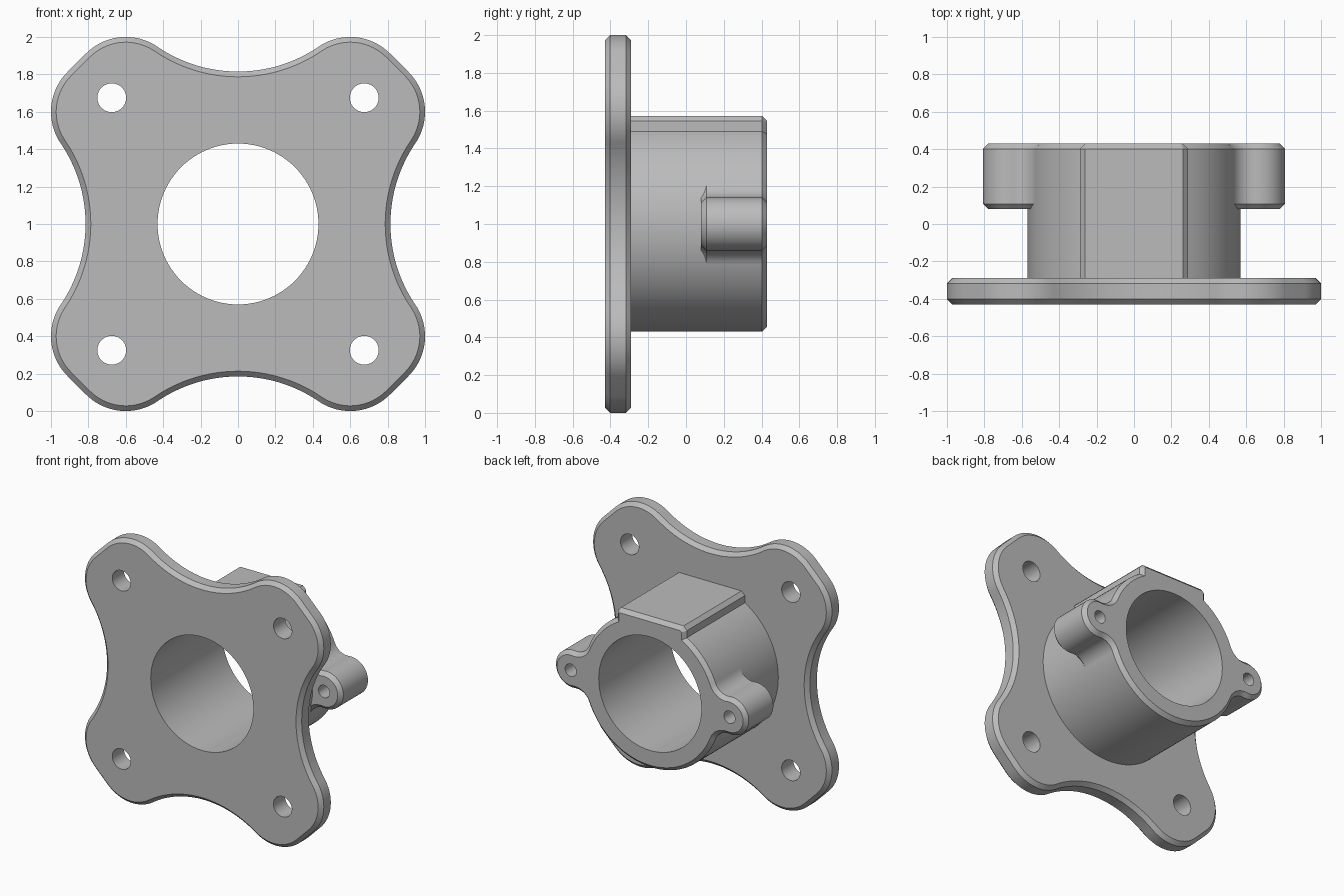
import bpy, bmesh
from math import sin, cos, acos, atan2, pi, radians, hypot

if "Cube" in bpy.data.objects:
    bpy.data.objects.remove(bpy.data.objects["Cube"], do_unlink=True)

grey = bpy.data.materials.new("plain grey")
grey.use_nodes = True
grey.diffuse_color = (0.5, 0.5, 0.5, 1)
grey.node_tree.nodes["Principled BSDF"].inputs["Base Color"].default_value = (0.5, 0.5, 0.5, 1)

FRONT, FLANGE_BACK, BACK = -0.43, -0.29, 0.43
BEVEL = 0.028
BORE, COLLAR = 0.43, 0.57
EAR_X, EAR_R, FILLET = 0.665, 0.142, 0.112


def arc(cx, cz, r, a0, a1, n):
    return [(cx + r * cos(a0 + (a1 - a0) * k / n),
             cz + r * sin(a0 + (a1 - a0) * k / n)) for k in range(n + 1)]


def loft(name, sections):
    """Skin (y, outline) sections and cap both ends."""
    bm = bmesh.new()
    loops = [[bm.verts.new((x, y, z + 1)) for x, z in pts] for y, pts in sections]
    n = len(loops[0])
    for a, b in zip(loops, loops[1:]):
        for i in range(n):
            j = (i + 1) % n
            bm.faces.new((a[i], a[j], b[j], b[i]))
    bm.faces.new(loops[0])
    bm.faces.new(loops[-1])
    bmesh.ops.recalc_face_normals(bm, faces=bm.faces)
    mesh = bpy.data.meshes.new(name)
    bm.to_mesh(mesh)
    bm.free()
    mesh.materials.append(grey)
    ob = bpy.data.objects.new(name, mesh)
    bpy.context.collection.objects.link(ob)
    return ob


def activate(ob):
    bpy.ops.object.select_all(action='DESELECT')
    ob.select_set(True)
    bpy.context.view_layer.objects.active = ob


def drill(ob, holes):
    """Cut round holes (x, z, radius, segments) right through along y."""
    for x, z, r, n in holes:
        cutter = loft("hole_cutter", [(y, arc(x, z, r, 0, 2 * pi, n)[:-1]) for y in (-1, 1)])
        cutter.hide_render = True
        mod = ob.modifiers.new("hole", 'BOOLEAN')
        mod.operation = 'DIFFERENCE'
        mod.solver = 'EXACT'
        mod.object = cutter
        activate(ob)
        bpy.ops.object.modifier_apply(modifier=mod.name)
        bpy.data.objects.remove(cutter, do_unlink=True)
    activate(ob)
    bpy.ops.object.shade_smooth_by_angle(angle=radians(30))


# Four-lobed flange: each lobe arc is tangent to the scooped side
def flange_outline(inset):
    lobe_x, lobe_z, r, waist = 0.6, 0.7, 0.3, 0.815
    d = waist - lobe_z
    scoop = (lobe_x ** 2 + d * d - r * r) / (2 * (r - d))
    phi = atan2(lobe_x, scoop + d)
    half = arc(0, waist + scoop, scoop + inset, -pi / 2, -pi / 2 + phi, 16)
    half += arc(lobe_x, lobe_z, r - inset, pi / 2 + phi, pi / 4, 20)[1:]
    quarter = half + [(z, x) for x, z in reversed(half)][:-1]
    pts = []
    for _ in range(4):
        pts += quarter
        quarter = [(z, -x) for x, z in quarter]
    return pts


# Round collar with a flat pad on top
def collar_outline(inset):
    w, top, cut = 0.29, 0.573, 0.028
    r, side, mitre = COLLAR - inset, w - inset, inset * 0.414
    a = acos(side / r)
    pad = [(side, top - cut - mitre), (w - cut - mitre, top - inset)]
    return arc(0, 0, r, pi - a, 2 * pi + a, 96) + pad + [(-x, z) for x, z in reversed(pad)]


# Screw ear, filleted into the collar wall
def ear_outline(inset, side):
    g, reach = COLLAR + FILLET, EAR_R + FILLET
    a = acos((g * g + EAR_X ** 2 - reach ** 2) / (2 * g * EAR_X))
    fx, fz = g * cos(a), g * sin(a)
    psi = atan2(fz, fx - EAR_X)
    half = [(0.48 * cos(a), 0.48 * sin(a))]
    half += arc(fx, fz, FILLET + inset, a + pi, psi + pi, 12)
    half += arc(EAR_X, 0, EAR_R - inset, psi, 0, 16)[1:]
    pts = half + [(x, -z) for x, z in reversed(half[:-1])]
    return [(side * x, z) for x, z in pts]


flange = loft("flange", [(FRONT, flange_outline(BEVEL)),
                         (FRONT + BEVEL, flange_outline(0)),
                         (FLANGE_BACK - BEVEL, flange_outline(0)),
                         (FLANGE_BACK, flange_outline(BEVEL))])
corner_holes = [(sx * 0.675, sz * 0.675, 0.077, 40) for sx in (-1, 1) for sz in (-1, 1)]
drill(flange, [(0, 0, BORE, 96)] + corner_holes)

collar = loft("collar", [(FLANGE_BACK, collar_outline(0)),
                         (BACK - BEVEL, collar_outline(0)),
                         (BACK, collar_outline(BEVEL))])
drill(collar, [(0, 0, BORE, 96)])

for name, side in (("left_ear", 1), ("right_ear", -1)):
    ear = loft(name, [(0.08, ear_outline(BEVEL, side)),
                      (0.08 + BEVEL, ear_outline(0, side)),
                      (BACK - BEVEL, ear_outline(0, side)),
                      (BACK, ear_outline(BEVEL, side))])
    drill(ear, [(side * EAR_X, 0, 0.047, 32)])
